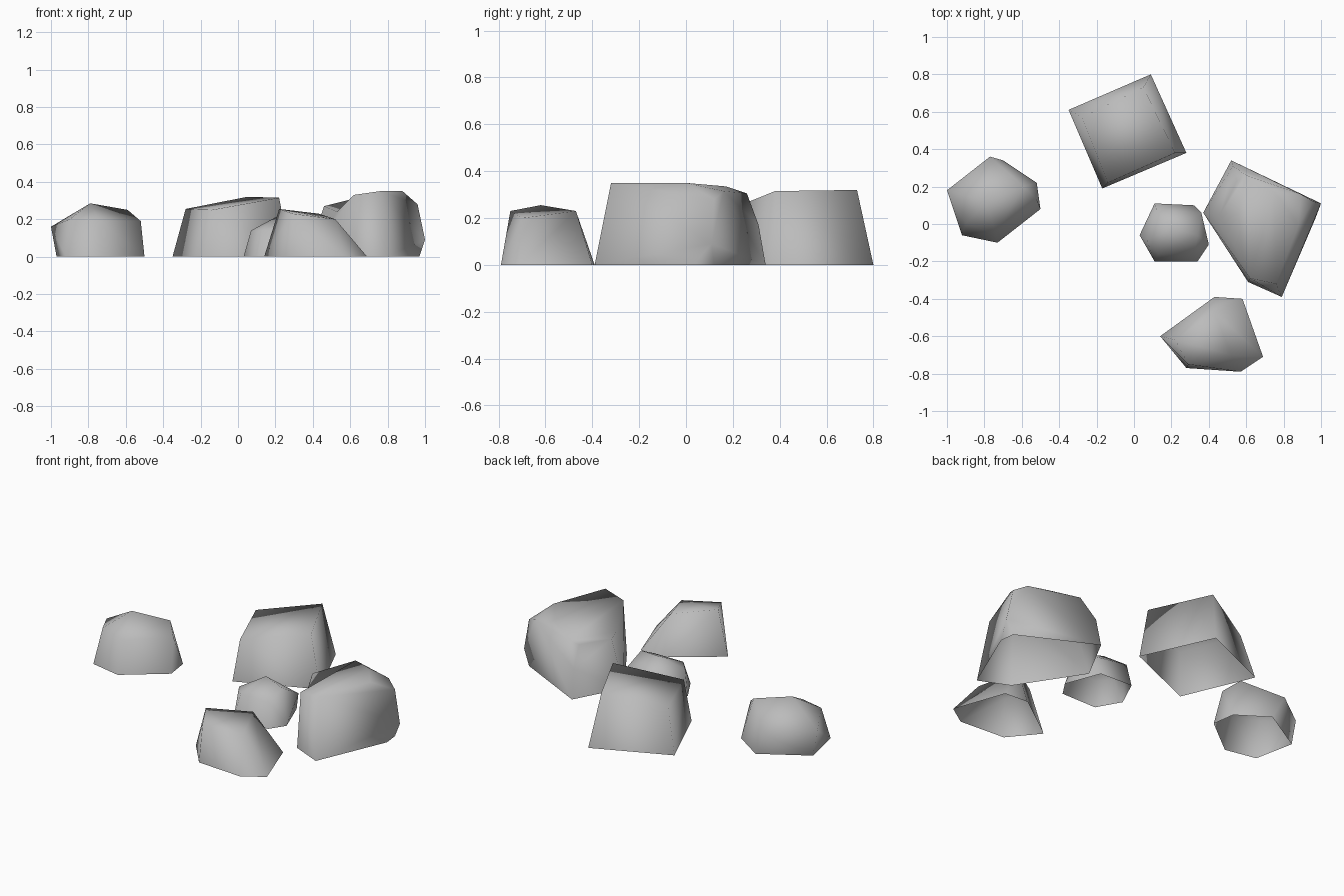
import bpy
import bmesh
from mathutils import Vector

default_cube = bpy.data.objects.get("Cube")
if default_cube:
    bpy.data.objects.remove(default_cube, do_unlink=True)

# Single stone colour
stone = bpy.data.materials.new("stone grey")
stone.use_nodes = True
colour = (.5, .5, .5, 1)
stone.diffuse_color = colour
stone.node_tree.nodes["Principled BSDF"].inputs["Base Color"].default_value = colour


def make_rock(name, footprint, crown, dent=None):
    """Wrap a faceted shell around ground and crown points, open underneath."""
    bm = bmesh.new()
    for x, y in footprint:
        bm.verts.new((x, y, 0))
    for point in crown:
        bm.verts.new(point)
    hull = bmesh.ops.convex_hull(bm, input=list(bm.verts))
    unused = {g for g in hull["geom_interior"] + hull["geom_unused"]
              if isinstance(g, bmesh.types.BMVert)}
    bmesh.ops.delete(bm, geom=list(unused), context="VERTS")

    # Open underside
    underside = [f for f in bm.faces if all(v.co.z < .001 for v in f.verts)]
    bmesh.ops.delete(bm, geom=underside, context="FACES")

    # Chipped rim: split the nearest edge and sink its middle
    if dent:
        target = Vector(dent)
        edge = min(bm.edges, key=lambda e: ((e.verts[0].co + e.verts[1].co) / 2 - target).length)
        _, middle = bmesh.utils.edge_split(edge, edge.verts[0], .5)
        middle.co = target
        for face in list(middle.link_faces):
            opposite = [v for v in face.verts
                        if v is not middle and not any(e.other_vert(v) is middle for e in v.link_edges)]
            if opposite:
                bmesh.utils.face_split(face, middle, opposite[0])

    bmesh.ops.recalc_face_normals(bm, faces=list(bm.faces))
    for face in bm.faces:
        face.smooth = True
    mesh = bpy.data.meshes.new(name)
    bm.to_mesh(mesh)
    bm.free()
    mesh.materials.append(stone)
    rock = bpy.data.objects.new(name, mesh)
    bpy.context.collection.objects.link(rock)
    return rock


# Rounded rock standing apart on the right
make_rock(
    "outlying_rock",
    footprint=[(-.92, -.06), (-.73, -.1), (-.5, .08), (-.52, .22), (-.7, .34), (-.97, .18)],
    crown=[(-1, .18, .16), (-.9, 0, .2), (-.74, -.05, .19), (-.52, .13, .19),
           (-.59, .2, .25), (-.79, .12, .285), (-.77, .36, .14)])

# Square block at the back
make_rock(
    "back_block",
    footprint=[(-.35, .61), (.09, .8), (.28, .38), (-.17, .19)],
    crown=[(-.28, .57, .255), (.05, .73, .32), (.22, .38, .315), (-.14, .22, .25)])

# Small pebble in the middle
make_rock(
    "middle_pebble",
    footprint=[(.03, -.06), (.11, .11), (.32, .1), (.4, -.11), (.34, -.2), (.11, -.2)],
    crown=[(.07, -.09, .14), (.2, -.02, .21), (.34, -.06, .19), (.36, .06, .12),
           (.13, -.16, .14), (.12, .08, .14), (.32, -.16, .14)])

# Wedge shaped rock at the front
make_rock(
    "front_rock",
    footprint=[(.14, -.6), (.28, -.77), (.57, -.79), (.69, -.71), (.58, -.4), (.43, -.39)],
    crown=[(.22, -.62, .255), (.29, -.75, .23), (.52, -.7, .2), (.43, -.47, .23)])

# Large boulder on the left with a chipped inner rim
make_rock(
    "large_boulder",
    footprint=[(.79, -.39), (.61, -.31), (.37, .06), (.52, .34), (.96, .12), (.97, .03)],
    crown=[(.76, -.32, .35), (.62, -.29, .33), (.46, .05, .27), (.55, .23, .28),
           (.6, .26, .305), (.75, .17, .335), (.88, 0, .35), (.89, .16, .315),
           (.96, .12, .28), (.53, .31, .17), (1, .11, .09)],
    dent=(.53, -.1, .24))
